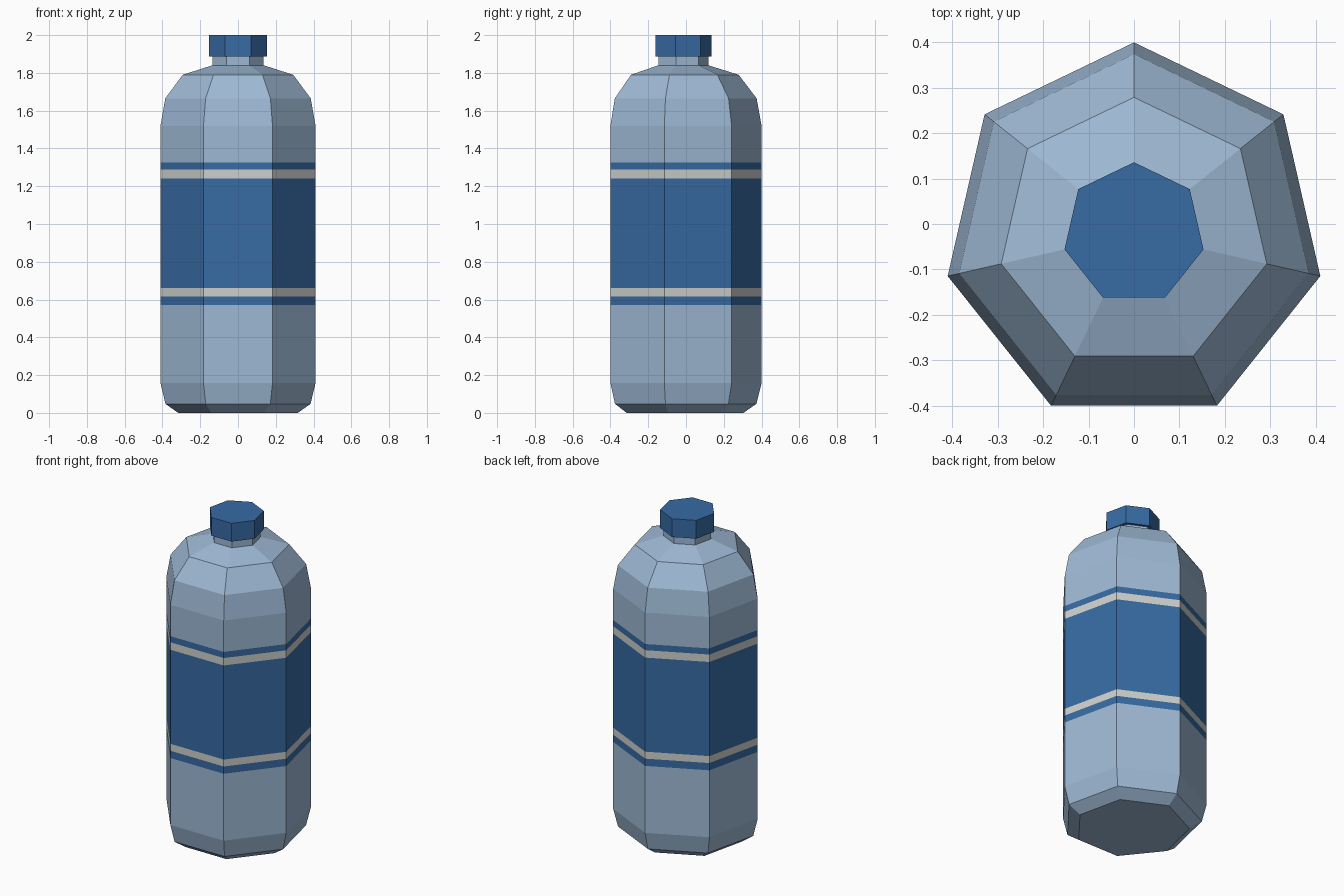
import bpy, bmesh, math

if "Cube" in bpy.data.objects:
    bpy.data.objects.remove(bpy.data.objects["Cube"])

SIDES = 7
CY = -0.021  # the heptagon's centre, so its bounds are centred on y = 0


def material(name, rgb):
    m = bpy.data.materials.new(name)
    m.diffuse_color = (*rgb, 1)
    m.use_nodes = True
    m.node_tree.nodes["Principled BSDF"].inputs["Base Color"].default_value = m.diffuse_color
    return m


PALE = material("pale blue plastic", (0.34, 0.485, 0.66))
BLUE = material("label blue", (0.038, 0.147, 0.37))
WHITE = material("stripe white", (0.61, 0.63, 0.61))


def lathe(name, profile, mats, rule=lambda z: 0):
    """Seven-sided turned solid from (radius, height) pairs, with capped ends."""
    bm = bmesh.new()
    rings = []
    for r, z in profile:
        rings.append([bm.verts.new((r * math.sin(a), CY + r * math.cos(a), z))
                      for a in (-2 * math.pi * i / SIDES for i in range(SIDES))])
    for low, high in zip(rings, rings[1:]):
        for i in range(SIDES):
            j = (i + 1) % SIDES
            bm.faces.new((low[i], low[j], high[j], high[i]))
    bm.faces.new(rings[0][::-1])
    bm.faces.new(rings[-1])
    bmesh.ops.recalc_face_normals(bm, faces=bm.faces)
    for f in bm.faces:
        f.material_index = rule(f.calc_center_median().z)
    me = bpy.data.meshes.new(name)
    bm.to_mesh(me)
    bm.free()
    for m in mats:
        me.materials.append(m)
    ob = bpy.data.objects.new(name, me)
    bpy.context.collection.objects.link(ob)
    return ob


# Body: straight wall cut at the label and stripe edges
R = 0.421
BANDS = [0.572, 0.617, 0.66, 1.242, 1.288, 1.326]


def body_colour(z):
    if 0.617 < z < 0.66 or 1.242 < z < 1.288:
        return 2
    return 1 if BANDS[0] < z < BANDS[-1] else 0


body = ([(0.325, 0), (0.394, 0.048), (R, 0.158)] + [(R, z) for z in BANDS]
        + [(R, 1.52), (0.395, 1.665), (0.30, 1.79), (0.14, 1.84)])
lathe("bottle_body", body, [PALE, BLUE, WHITE], body_colour)

# Neck and cap
lathe("neck", [(0.139, 1.83), (0.139, 1.90)], [PALE])
lathe("cap", [(0.157, 1.887), (0.157, 2.0)], [BLUE])
